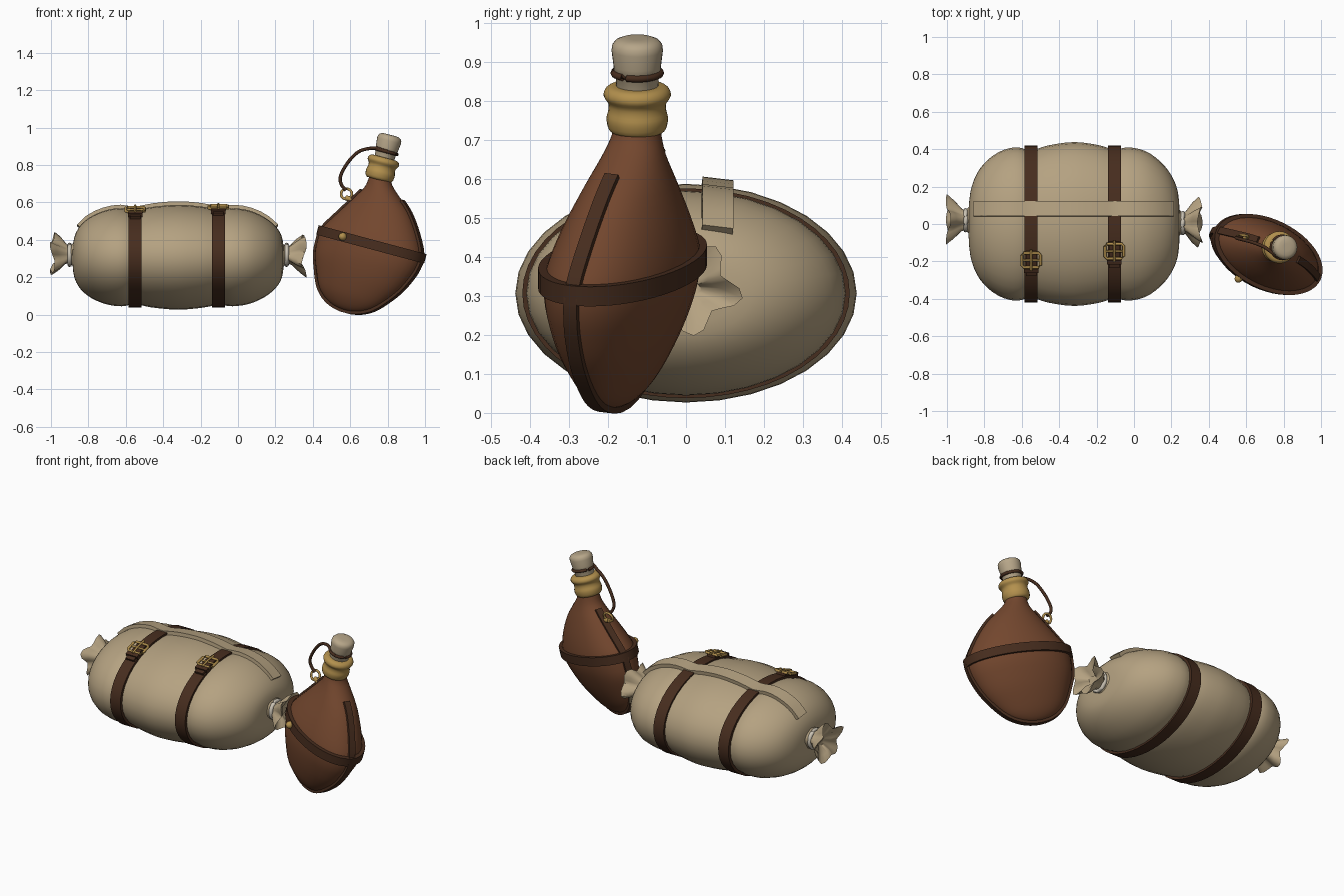
import bpy, bmesh
from math import sin, cos, pi, radians, sqrt
from mathutils import Vector as V

cube = bpy.data.objects.get("Cube")
if cube:
    bpy.data.objects.remove(cube)


def material(name, rgb):
    m = bpy.data.materials.new(name)
    m.use_nodes = True
    m.diffuse_color = (*rgb, 1)
    m.node_tree.nodes["Principled BSDF"].inputs["Base Color"].default_value = (*rgb, 1)
    return m


CANVAS = material("canvas", (0.46, 0.36, 0.22))
CORK = material("cork", (0.47, 0.38, 0.25))
LEATHER = material("brown leather", (0.17, 0.062, 0.027))
STRAP = material("dark strap leather", (0.062, 0.026, 0.013))
BRASS = material("brass", (0.45, 0.28, 0.075))
TWINE = material("pale twine", (0.6, 0.55, 0.46))
X, Y, Z = V((1, 0, 0)), V((0, 1, 0)), V((0, 0, 1))


def loft(name, rings, mat, loop=False, angle=40):
    """Skin a list of equal point rings, capped unless looped."""
    bm = bmesh.new()
    vs = [[bm.verts.new(p) for p in r] for r in rings]
    n = len(vs[0])
    for i in range(len(vs) - (0 if loop else 1)):
        a, b = vs[i], vs[(i + 1) % len(vs)]
        for j in range(n):
            k = (j + 1) % n
            bm.faces.new((a[j], a[k], b[k], b[j]))
    if not loop:
        bm.faces.new(vs[0])
        bm.faces.new(vs[-1])
    bmesh.ops.recalc_face_normals(bm, faces=bm.faces)
    me = bpy.data.meshes.new(name)
    bm.to_mesh(me)
    bm.free()
    me.materials.append(mat)
    ob = bpy.data.objects.new(name, me)
    bpy.context.collection.objects.link(ob)
    bpy.ops.object.select_all(action='DESELECT')
    ob.select_set(True)
    bpy.context.view_layer.objects.active = ob
    bpy.ops.object.shade_smooth_by_angle(angle=radians(angle))
    return ob


def ellipse(c, e1, e2, a, b, n=32):
    return [c + e1 * a * cos(2 * pi * i / n) + e2 * b * sin(2 * pi * i / n) for i in range(n)]


def strip(name, frames, w, t, mat, loop=False):
    """Flat band through frames of (point, side, normal)."""
    rings = [[p + s * x * w / 2 + n * y * t / 2 for x, y in ((-1, -1), (1, -1), (1, 1), (-1, 1))]
             for p, s, n in frames]
    return loft(name, rings, mat, loop)


def tube(name, pts, r, mat, loop=False, n=8):
    rings = []
    for i, p in enumerate(pts):
        nxt = pts[(i + 1) % len(pts)] if loop else pts[min(i + 1, len(pts) - 1)]
        prv = pts[i - 1] if loop else pts[max(i - 1, 0)]
        t = (nxt - prv).normalized()
        ref = Y if abs(t.y) < 0.9 else X
        s = t.cross(ref).normalized()
        rings.append(ellipse(p, s, t.cross(s), r, r, n))
    return loft(name, rings, mat, loop, 60)


def smooth(rows, k=4):
    """Dense smooth interpolation through rows of numbers."""
    rows = [V(r) for r in rows]
    out = []
    for i in range(len(rows) - 1):
        p0, p1, p2, p3 = rows[max(i - 1, 0)], rows[i], rows[i + 1], rows[min(i + 2, len(rows) - 1)]
        for j in range(k):
            t = j / k
            out.append(p1 + (p2 - p0) * (t / 2) + (p0 * 2 - p1 * 5 + p2 * 4 - p3) * (t * t / 2)
                       + (p1 * 3 - p0 - p2 * 3 + p3) * (t ** 3 / 2))
    return out + [rows[-1]]


def lookup(rows, x):
    for a, b in zip(rows, rows[1:]):
        if min(a[0], b[0]) <= x <= max(a[0], b[0]) and a[0] != b[0]:
            return a.lerp(b, (x - a[0]) / (b[0] - a[0]))


# Bedroll body: length position and half width, pinched under the straps
MID, FLAT = 0.307, 0.64
roll = smooth([(-.885, .05), (-.875, .17), (-.84, .27), (-.78, .345), (-.7, .395), (-.62, .41),
               (-.55, .393), (-.46, .42), (-.32, .438), (-.19, .422), (-.105, .398), (-.03, .41),
               (.06, .39), (.14, .335), (.2, .26), (.235, .17), (.245, .05)], 3)
loft("bedroll_body", [ellipse(V((x, 0, MID)), Y, Z, h, h * FLAT) for x, h in roll], CANVAS, angle=60)


# Closing flap along the top of the roll
def roll_top(x, y=.08):
    h = lookup(roll, x)[1]
    return V((x, y, MID + FLAT * sqrt(h * h - y * y)))


frames = []
for i in range(25):
    x = -.845 + 1.045 * i / 24
    tangent = (roll_top(x + .01) - roll_top(x - .01)).normalized()
    side = V((0, 1, -.12)).normalized()
    n = tangent.cross(side).normalized()
    frames.append((roll_top(x) + n * .006, side, n))
strip("top_flap", frames, .08, .026, CANVAS)

# Gathered cloth ends with twine ties
for label, x0, d, y0 in (("right", -.875, -1, .02), ("left", .235, 1, .005)):
    rings = []
    for off, r, fold in ((0, .075, .02), (.025, .05, .05), (.045, .055, .1), (.085, .09, .2),
                         (.118, .112, .22), (.1, .07, .25), (.07, .03, .1)):
        ring = []
        for j in range(30):
            a = 2 * pi * j / 30
            q = r * (1 + fold * cos(5 * a + d))
            ring.append(V((x0 + d * (off + .012 * fold * 5 * sin(3 * a)), y0 + 1.05 * q * cos(a),
                           .32 + .9 * q * sin(a))))
        rings.append(ring)
    loft(label + "_gathered_end", rings, CANVAS, angle=50)
    tube(label + "_twine_tie", ellipse(V((x0 + d * .025, y0, .32)), Y, Z, .053, .053, 24), .012, TWINE, True)


# Roll straps, each with tail, keeper and buckle
def strap_frame(x, a, lift=0):
    ry, rz = .409, .258
    n = V((0, cos(a) / ry, sin(a) / rz)).normalized()
    return V((x, ry * cos(a), MID + rz * sin(a))) + n * lift, X, n


for label, x, a in (("right", -.55, radians(117)), ("left", -.105, radians(110))):
    strip(label + "_strap", [strap_frame(x, 2 * pi * i / 48) for i in range(48)], .07, .022, STRAP, True)
    strip(label + "_strap_tail", [strap_frame(x, a - .12 + .36 * i / 8, .016) for i in range(9)],
          .056, .016, STRAP)
    strip(label + "_strap_keeper", [strap_frame(x, a + .12 + .06 * i / 2, .021) for i in range(3)],
          .078, .022, STRAP)
    p, s, n = strap_frame(x, a, .026)
    t = n.cross(s)
    corner = [(1, .7), (.8, 1), (-.8, 1), (-1, .7), (-1, -.7), (-.8, -1), (.8, -1), (1, -.7)]
    tube(label + "_buckle_frame", [p + s * u * .05 + t * v * .04 for u, v in corner], .008, BRASS, True)
    tube(label + "_buckle_prong", [p - t * .055 + n * .006, p + n * .01, p + t * .06 + n * .004], .006, BRASS)
    tube(label + "_buckle_bar", [p - s * .05, p + s * .05], .006, BRASS)

# Flask frame: leaning axis, broad direction and thin direction
NECK = V((.77, -.125, .79))
UP, LEAN = V((sin(radians(15)), 0, cos(radians(15)))), V((cos(radians(15)), 0, -sin(radians(15))))
TURN = radians(25)
BROAD = LEAN * cos(TURN) - Y * sin(TURN)
THIN = LEAN * sin(TURN) + Y * cos(TURN)

# Flask body rows: height, sideways shift, depth shift, broad and thin half sizes
flask = smooth([(-.04, .006, 0, .058, .058), (-.08, .012, -.002, .066, .064), (-.13, .034, -.01, .1, .08),
                (-.2, .053, -.02, .165, .108), (-.3, .058, -.03, .238, .145), (-.4, .053, -.037, .298, .17),
                (-.47, .05, -.04, .302, .168), (-.54, .041, -.042, .287, .153), (-.62, .034, -.045, .25, .127),
                (-.7, .02, -.046, .197, .092), (-.75, .016, -.046, .145, .062), (-.78, .014, -.046, .085, .035),
                (-.793, .014, -.046, .025, .012)], 3)


def centre(row):
    return NECK + UP * row[0] + LEAN * row[1] + Y * row[2]


loft("flask_body", [ellipse(centre(r), BROAD, THIN, r[3], r[4], 36) for r in flask], LEATHER, angle=60)

# Girth band and stud
row = lookup(flask, -.415)
frames = []
for i in range(48):
    a = 2 * pi * i / 48
    n = (BROAD * cos(a) / row[3] + THIN * sin(a) / row[4]).normalized()
    frames.append((centre(row) + BROAD * row[3] * cos(a) + THIN * row[4] * sin(a) + n * .004, UP, n))
strip("flask_girth_band", frames, .052, .024, STRAP, True)
stud = centre(row) - THIN * (row[4] + .012) - BROAD * .09
loft("band_stud", [ellipse(stud - THIN * (.024 * sin(q)), BROAD, UP, .022 * cos(q), .022 * cos(q), 16)
                   for q in (-.4, 0, .5, 1, 1.4)], BRASS)

# Seam strap running down both edges and under the flask
rows = [r for r in flask if r[0] < -.14]
path = [centre(r) + BROAD * r[3] for r in rows] + [centre(r) - BROAD * r[3] for r in reversed(rows)]
frames = []
for i, p in enumerate(path):
    t = (path[min(i + 1, len(path) - 1)] - path[max(i - 1, 0)]).normalized()
    n = THIN.cross(t).normalized()
    if n.dot(p - centre(row)) < 0:
        n = -n
    frames.append((p + n * .002, THIN, n))
strip("flask_edge_strap", frames, .038, .02, STRAP)


# Brass collar, stopper and its cord
def turned(name, rows, mat):
    loft(name, [ellipse(NECK + UP * u, LEAN, Y, r, r, 28) for u, r in rows], mat, angle=50)


turned("neck_collar", smooth([(-.072, .062), (-.062, .074), (-.035, .079), (-.012, .074), (.006, .075),
                              (.024, .086), (.04, .083), (.05, .07), (.052, .045)], 3), BRASS)
turned("stopper", [(.03, .053), (.085, .056), (.09, .06), (.105, .061), (.145, .066), (.16, .064),
                   (.17, .056), (.176, .042), (.177, .02)], CORK)
tube("stopper_cord_loop", ellipse(NECK + UP * .085, LEAN, Y, .06, .06, 28), .009, STRAP, True)
cord = smooth([(.8, -.185, .872), (.755, -.165, .888), (.7, -.125, .888), (.64, -.1, .868), (.585, -.085, .81),
               (.548, -.075, .74), (.553, -.07, .695), (.578, -.068, .665)], 4)
tube("stopper_cord", cord, .009, STRAP)
tube("cord_ring", ellipse(V((.58, -.068, .645)), X, (Z + Y * .3).normalized(), .029, .029, 20), .007, BRASS, True)
tube("cord_ring_anchor", [V((.575, -.068, .625)), V((.625, -.08, .61))], .014, BRASS)
